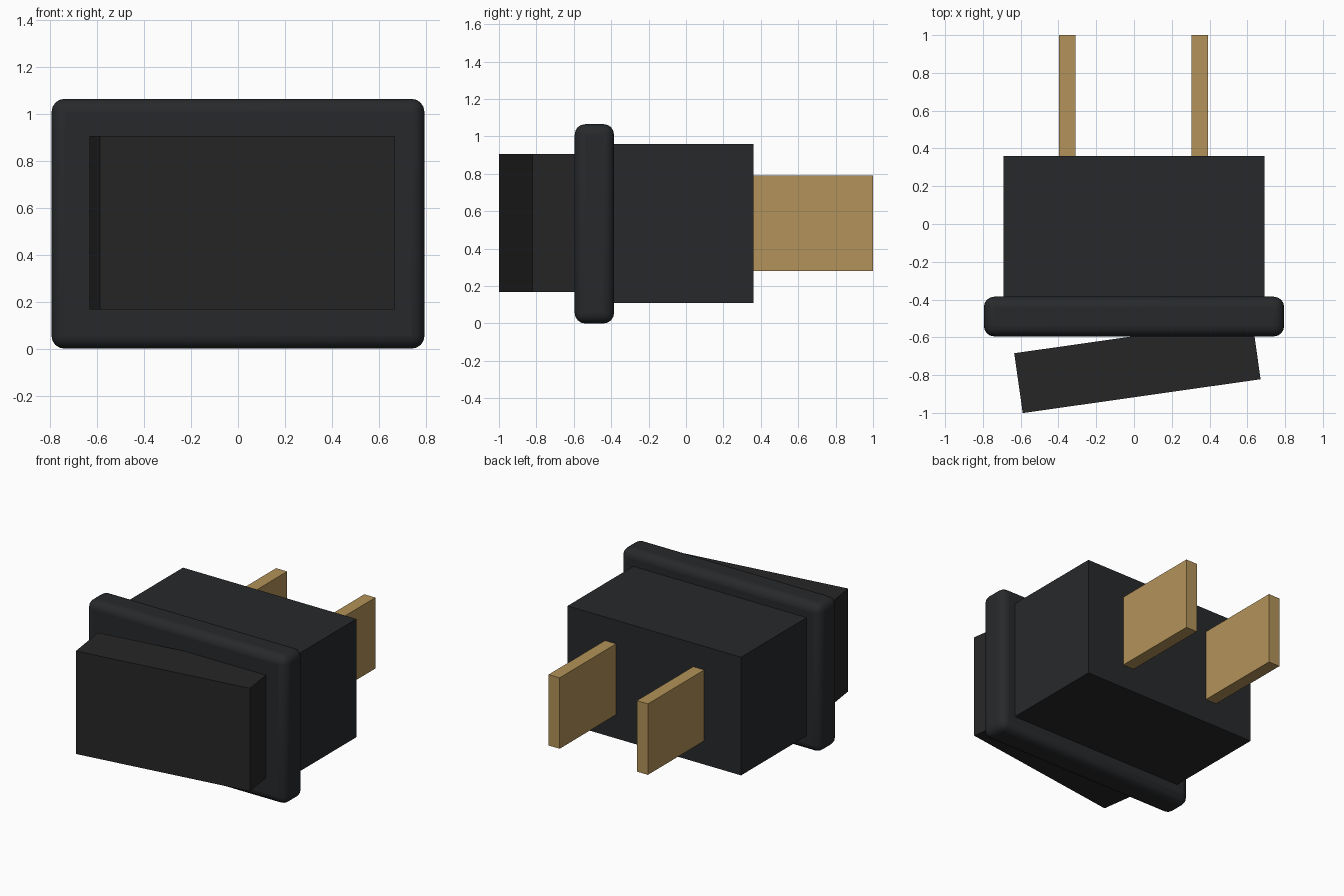
import bpy
from math import radians
from mathutils import Vector

if "Cube" in bpy.data.objects:
    bpy.data.objects.remove(bpy.data.objects["Cube"])


def material(name, rgb):
    m = bpy.data.materials.new(name)
    m.diffuse_color = (*rgb, 1)
    m.use_nodes = True
    m.node_tree.nodes["Principled BSDF"].inputs["Base Color"].default_value = m.diffuse_color
    return m


housing_mat = material("housing_black", (0.020, 0.022, 0.024))
rocker_mat = material("rocker_black", (0.019, 0.019, 0.019))
brass = material("brass", (0.45, 0.29, 0.10))


def box(name, lo, hi, mat, turn=0):
    """Box between two corners, turned about its own vertical axis."""
    lo, hi = Vector(lo), Vector(hi)
    bpy.ops.mesh.primitive_cube_add(size=1, location=(lo + hi) / 2)
    ob = bpy.context.object
    ob.name = name
    ob.scale = hi - lo
    bpy.ops.object.transform_apply(location=False, rotation=False, scale=True)
    ob.rotation_euler.z = radians(turn)
    ob.data.materials.append(mat)
    return ob


# Rounded front flange
flange = box("flange", (-0.795, -0.595, 0), (0.795, -0.385, 1.065), housing_mat)
bevel = flange.modifiers.new("round_edges", 'BEVEL')
bevel.width = 0.055
bevel.segments = 4
bpy.ops.object.shade_smooth_by_angle(angle=radians(35))

# Sharp-edged housing behind the flange
box("housing", (-0.69, -0.40, 0.11), (0.69, 0.36, 0.96), housing_mat)

# Tilted rocker, its right end sunk into the flange
box("rocker", (-0.618, -0.913, 0.167), (0.654, -0.593, 0.907), rocker_mat, turn=8.1)

# Pair of flat terminals at the back
for side, x in (("left", -0.353), ("right", 0.349)):
    box("terminal_" + side, (x - 0.044, 0.34, 0.28), (x + 0.044, 1.0, 0.79), brass)
